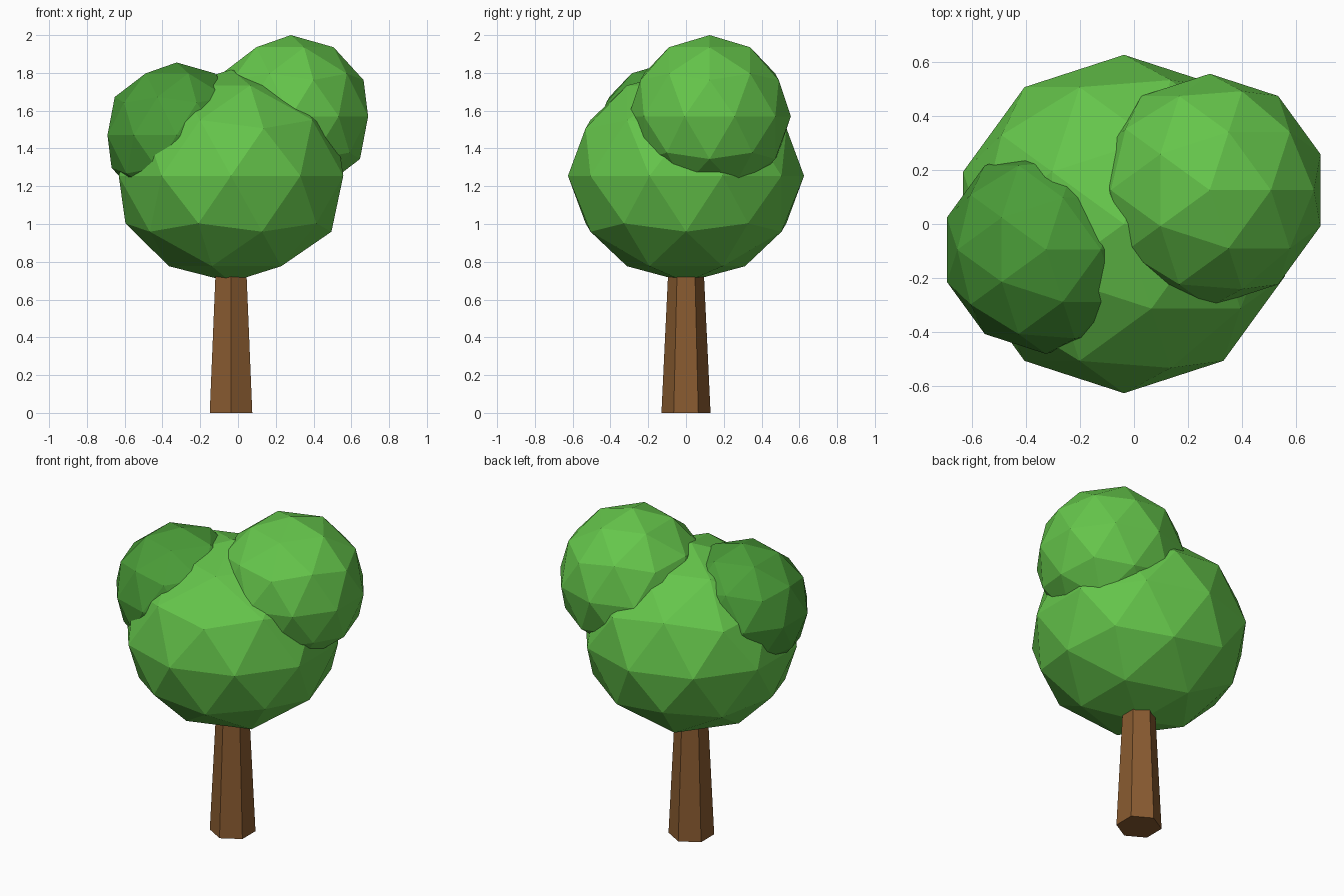
import bpy

if "Cube" in bpy.data.objects:
    bpy.data.objects.remove(bpy.data.objects["Cube"])


def material(name, rgb):
    m = bpy.data.materials.new(name)
    m.diffuse_color = (*rgb, 1.0)
    m.use_nodes = True
    m.node_tree.nodes["Principled BSDF"].inputs["Base Color"].default_value = m.diffuse_color
    return m


leaf_green = material("leaf green", (0.13, 0.56, 0.07))
dark_leaf_green = material("dark leaf green", (0.07, 0.34, 0.04))
bark_brown = material("bark brown", (0.25, 0.105, 0.03))

TRUNK_X = -0.037


def foliage(name, center, radius, mat, squash=1.0):
    """Faceted leaf ball."""
    bpy.ops.mesh.primitive_ico_sphere_add(subdivisions=2, radius=radius, location=center)
    ob = bpy.context.object
    ob.name = name
    ob.scale.z = squash
    ob.data.materials.append(mat)


# Tapered six-sided trunk, its top buried in the crown
height = 0.9
bpy.ops.mesh.primitive_cone_add(vertices=6, radius1=0.13, radius2=0.087, depth=height,
                                location=(TRUNK_X, 0, height / 2))
trunk = bpy.context.object
trunk.name = "trunk"
trunk.data.materials.append(bark_brown)

# Crown: slightly flattened main ball with two smaller ones
foliage("main_foliage", (TRUNK_X, 0, 1.255), 0.625, leaf_green, 0.9)
foliage("right_foliage", (0.28, 0.125, 1.57), 0.43, leaf_green)
foliage("left_foliage", (-0.325, -0.095, 1.47), 0.385, dark_leaf_green)
